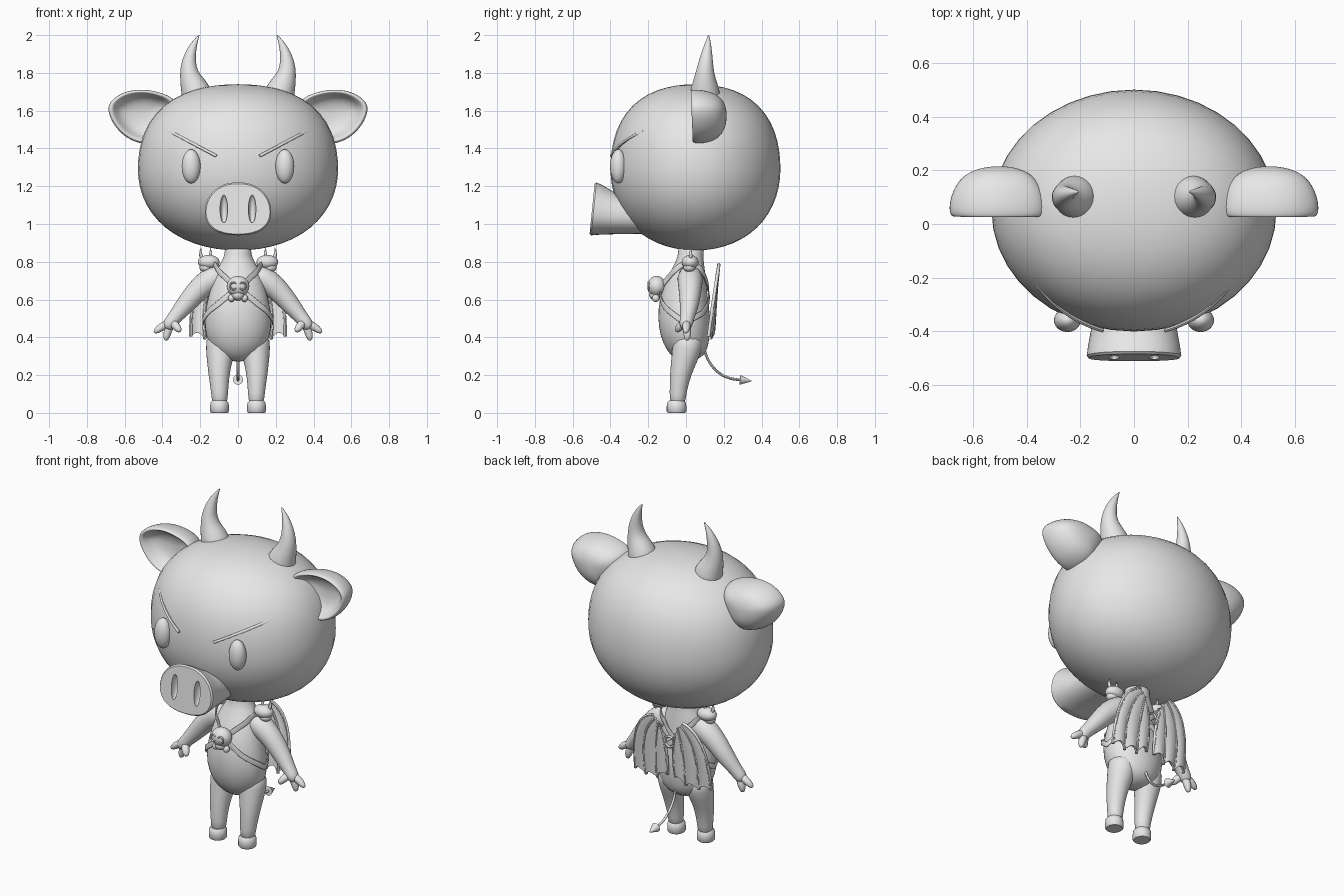
import bpy, bmesh, math
from mathutils import Vector as V

if "Cube" in bpy.data.objects:
    bpy.data.objects.remove(bpy.data.objects["Cube"])

grey = bpy.data.materials.new("plain grey")
grey.diffuse_color = (0.8, 0.8, 0.8, 1)
grey.use_nodes = True
grey.node_tree.nodes["Principled BSDF"].inputs["Base Color"].default_value = grey.diffuse_color
TAU = 2 * math.pi


def finish(ob, mirror=False, sub=0):
    ob.data.materials.append(grey)
    if mirror:
        ob.modifiers.new("mirror", 'MIRROR')
    if sub:
        ob.modifiers.new("smooth", 'SUBSURF').levels = sub
    return ob


def add(name, bm, mirror=False, sub=0):
    bmesh.ops.recalc_face_normals(bm, faces=bm.faces)
    me = bpy.data.meshes.new(name)
    bm.to_mesh(me)
    bm.free()
    ob = bpy.data.objects.new(name, me)
    bpy.context.collection.objects.link(ob)
    return finish(ob, mirror, sub)


def loft(name, rings, mirror=False, sub=0):
    """Skin closed rings of points and cap both ends."""
    bm = bmesh.new()
    rows = [[bm.verts.new(p) for p in r] for r in rings]
    n = len(rows[0])
    for a, b in zip(rows, rows[1:]):
        for i in range(n):
            j = (i + 1) % n
            bm.faces.new((a[i], a[j], b[j], b[i]))
    bm.faces.new(rows[0])
    bm.faces.new(rows[-1])
    return add(name, bm, mirror, sub)


def limb(name, pts, ref=(0, 1, 0), mirror=True, sub=1, n=14, flat=1.0):
    """Tapered tube through (x, y, z, radius) points."""
    c, rings = [V(p[:3]) for p in pts], []
    for i, p in enumerate(pts):
        t = (c[min(i + 1, len(c) - 1)] - c[max(i - 1, 0)]).normalized()
        v = t.cross(V(ref)).normalized()
        u = v.cross(t)
        rings.append([c[i] + p[3] * (flat * u * math.cos(k * TAU / n) + v * math.sin(k * TAU / n))
                      for k in range(n)])
    return loft(name, rings, mirror, sub)


def ball(name, loc, rad, mirror=False, seg=24):
    bm = bmesh.new()
    bmesh.ops.create_uvsphere(bm, u_segments=seg, v_segments=seg * 2 // 3, radius=1)
    for v in bm.verts:
        v.co = V([v.co[i] * rad[i] + loc[i] for i in range(3)])
    return add(name, bm, mirror)


def wire(name, pts, r, width=0.0, mirror=False, cyclic=False):
    """Round cord, or flat band when width is given."""
    cu = bpy.data.curves.new(name, 'CURVE')
    cu.dimensions, cu.twist_mode = '3D', 'Z_UP'
    cu.bevel_depth, cu.bevel_resolution, cu.extrude = r, 2, width
    cu.use_fill_caps = True
    sp = cu.splines.new('POLY')
    sp.points.add(len(pts) - 1)
    for q, p in zip(sp.points, pts):
        q.co = (*p, 1)
    sp.use_cyclic_u = cyclic
    ob = bpy.data.objects.new(name, cu)
    bpy.context.collection.objects.link(ob)
    return finish(ob, mirror)


def mix(table, t):
    """Piecewise linear lookup in rows sorted by their first value."""
    for a, b in zip(table, table[1:]):
        if t <= b[0]:
            f = max(0, (t - a[0]) / (b[0] - a[0]))
            return [p + (q - p) * f for p, q in zip(a, b)]
    return list(table[-1])


# Head: slightly boxy ellipsoid
def power(v, e):
    return math.copysign(abs(v) ** e, v)


bm = bmesh.new()
bmesh.ops.create_uvsphere(bm, u_segments=40, v_segments=28, radius=1)
for v in bm.verts:
    x, y, z = v.co
    s = 1 + 0.05 * (math.hypot(x, y) * abs(z) * 2) ** 2 * (1 if z > 0 else 0.4)
    v.co = (0.53 * x * s, 0.05 + 0.45 * y * s, 1.29 + z * s * (0.45 if z > 0 else 0.43))
add("head", bm)


def head_y(x, z):
    return 0.05 - 0.45 * math.sqrt(max(0, 1 - (x / 0.53) ** 2 - ((z - 1.29) / 0.45) ** 2))


# Eyes and slanted brows
ball("eyes", (0.248, -0.358, 1.305), (0.05, 0.044, 0.09), True)
brow = [(0.115 + 0.245 * i / 12, 1.36 + 0.13 * i / 12) for i in range(13)]
wire("brows", [(x, head_y(x, z) - 0.012, z) for x, z in brow], 0.008, mirror=True)

# Snout with a slanted front and two nostril slots
rings = []
for y, rx, rz, zc in ((-0.12, 0.14, 0.1, 1.05), (-0.38, 0.157, 0.111, 1.057), (-0.45, 0.17, 0.13, 1.073),
                      (-0.488, 0.175, 0.14, 1.08), (-0.497, 0.168, 0.133, 1.08)):
    ring = []
    for k in range(40):
        c, s = math.cos(k * TAU / 40), math.sin(k * TAU / 40)
        z = rz * power(s, 0.92)
        ring.append((rx * power(c, 0.85) * (1 - 0.1 * s), y + (0.1 * z if y < -0.4 else 0), zc + z))
    rings.append(ring)
snout = loft("snout", rings)
cutter = ball("nostril_cutter", (0.075, -0.497, 1.08), (0.02, 0.035, 0.075), True)
cutter.hide_render = True
cut = snout.modifiers.new("nostrils", 'BOOLEAN')
cut.operation, cut.object = 'DIFFERENCE', cutter

# Ears: cupped shells, domed behind and hollow in front
ear = [(0.33, 1.665), (0.41, 1.698), (0.5, 1.716), (0.6, 1.705), (0.67, 1.66), (0.698, 1.61),
       (0.66, 1.52), (0.59, 1.45), (0.5, 1.418), (0.43, 1.43), (0.37, 1.5), (0.32, 1.6)]
layers = ((0.05, 0.215), (0.4, 0.21), (0.75, 0.18), (0.95, 0.12), (1.01, 0.06), (0.97, 0.03),
          (0.88, 0.028), (0.8, 0.05), (0.65, 0.09), (0.35, 0.11), (0.05, 0.115))
loft("ears", [[(0.5 + (x - 0.5) * s, y - 0.08 * (1.58 - z) * -1 * s * 0.5, 1.585 + (z - 1.585) * s)
               for x, z in ear] for s, y in layers], True, 2)

# Horns
limb("horns", [(0.205, 0.1, 1.62, 0.09), (0.22, 0.1, 1.7, 0.083), (0.242, 0.1, 1.745, 0.068),
               (0.261, 0.1, 1.8, 0.05), (0.262, 0.105, 1.86, 0.039), (0.245, 0.113, 1.925, 0.025),
               (0.222, 0.118, 1.975, 0.011), (0.204, 0.12, 2.003, 0.002)])

# Torso: z, half width, half depth, centre y
torso = [(0.27, 0.03, 0.03, 0.0), (0.30, 0.11, 0.09, 0.01), (0.36, 0.157, 0.122, 0.0), (0.45, 0.182, 0.14, -0.008),
         (0.55, 0.176, 0.138, -0.012), (0.65, 0.15, 0.122, -0.01), (0.74, 0.125, 0.095, 0.008),
         (0.8, 0.088, 0.075, 0.02), (0.84, 0.068, 0.066, 0.025), (0.9, 0.075, 0.075, 0.03)]


def on_torso(a, z, out=0.0):
    _, rx, ry, cy = mix(torso, z)
    return V(((rx + out) * math.cos(a), cy + (ry + out) * math.sin(a), z))


loft("torso", [[on_torso(k * TAU / 20, r[0]) for k in range(20)] for r in torso], sub=1)

# Arms and three-fingered hands
limb("arms", [(0.07, 0.02, 0.73, 0.06), (0.13, 0.022, 0.715, 0.072), (0.2, 0.022, 0.665, 0.064),
              (0.26, 0.02, 0.595, 0.055), (0.31, 0.012, 0.535, 0.045), (0.34, 0.005, 0.5, 0.037),
              (0.365, 0.0, 0.468, 0.038), (0.385, -0.002, 0.445, 0.022)])
for name, end, bend in (("outer_finger", (0.445, -0.002, 0.425), (0.405, 0.004, 0.455)),
                        ("inner_finger", (0.383, 0.005, 0.382), (0.375, 0.008, 0.425)),
                        ("thumb", (0.305, -0.05, 0.43), (0.325, -0.035, 0.455))):
    limb(name, [(0.35, 0, 0.485, 0.025), (*bend, 0.023), (*(V(bend).lerp(V(end), 0.7)), 0.018), (*end, 0.006)], n=10)

# Legs and feet
limb("legs", [(0.085, 0.01, 0.42, 0.085), (0.092, 0.008, 0.34, 0.082), (0.1, -0.02, 0.25, 0.064),
              (0.1, -0.035, 0.17, 0.053), (0.097, -0.043, 0.1, 0.045), (0.097, -0.045, 0.04, 0.042)])
loft("feet", [[(0.098 + r * math.cos(k * TAU / 24), -0.05 + 1.04 * r * math.sin(k * TAU / 24), z) for k in range(24)]
              for z, r in ((0, 0.044), (0.008, 0.05), (0.035, 0.05), (0.055, 0.047), (0.065, 0.038))], True)

# Tail with an arrow tip
tail = [V((0, 0.09, 0.36)), V((0, 0.13, 0.18)), V((0, 0.29, 0.175))]
wire("tail", [(1 - t) ** 2 * tail[0] + 2 * t * (1 - t) * tail[1] + t * t * tail[2]
              for t in [i / 14 for i in range(15)]], 0.007)
limb("tail_tip", [(0, 0.285, 0.175, 0.005), (0, 0.286, 0.175, 0.027), (0, 0.348, 0.168, 0.001)],
     ref=(1, 0, 0), mirror=False, sub=0)

# Harness: crossed bands around the waist and over the shoulders
def band(name, keys):
    rows = [mix(keys, keys[0][0] + (keys[-1][0] - keys[0][0]) * i / 24) for i in range(25)]
    wire(name, [on_torso(math.radians(a), z, o) for a, z, o in rows], 0.004, 0.011, True)


band("waist_straps", [(-90, 0.665, 0.006), (-50, 0.57, 0.006), (0, 0.48, 0.004), (45, 0.53, 0.005), (90, 0.63, 0.006)])
band("shoulder_straps", [(-90, 0.66, 0.006), (-60, 0.72, 0.008), (-25, 0.78, 0.03), (0, 0.79, 0.035),
                         (30, 0.77, 0.03), (60, 0.72, 0.01), (90, 0.65, 0.006)])

# Chest skull with socket rings and teeth
ball("chest_skull", (0, -0.155, 0.67), (0.06, 0.05, 0.055))
ball("chest_skull_jaw", (0, -0.16, 0.625), (0.035, 0.035, 0.03), seg=16)
ball("chest_skull_cheeks", (0.035, -0.16, 0.607), (0.018, 0.02, 0.02), True, 12)
wire("chest_skull_sockets", [(0.024 + 0.017 * math.cos(k * TAU / 16), -0.199,
                              0.672 + 0.019 * math.sin(k * TAU / 16)) for k in range(16)], 0.005,
     mirror=True, cyclic=True)

# Shoulder skulls with little horns
ball("shoulder_skulls", (0.155, 0.022, 0.798), (0.058, 0.045, 0.038), True)
ball("shoulder_skull_jaws", (0.17, 0.018, 0.77), (0.035, 0.032, 0.026), True, 16)
for name, x, d in (("outer_spike", 0.19, 0.012), ("inner_spike", 0.15, -0.008)):
    limb(name, [(x, 0.025, 0.815, 0.013), (x + d, 0.025, 0.845, 0.009), (x + d * 0.3, 0.025, 0.877, 0.001)], n=8)

# Wings: rib index, start x/z, control x/z, end x/z
ribs = [(0, 0.045, 0.69, 0.012, 0.58, 0.028, 0.43), (1, 0.065, 0.745, 0.1, 0.6, 0.095, 0.395),
        (2, 0.085, 0.765, 0.2, 0.66, 0.175, 0.39), (3, 0.1, 0.785, 0.255, 0.74, 0.25, 0.405)]


def wing(u, t):
    _, sx, sz, cx, cz, ex, ez = mix(ribs, u)
    dip = math.sin(math.pi * (u % 1))
    ez += 0.028 * dip
    x = (1 - t) ** 2 * sx + 2 * t * (1 - t) * cx + t * t * ex
    z = (1 - t) ** 2 * sz + 2 * t * (1 - t) * cz + t * t * ez
    return V((x, 0.135 + 0.1 * (z - 0.4) + 0.012 * dip * t - 0.12 * max(0, x - 0.12) * t, z))


bm = bmesh.new()
grid = [[bm.verts.new(wing(i / 6, j / 14)) for j in range(15)] for i in range(19)]
for a, b in zip(grid, grid[1:]):
    for j in range(14):
        bm.faces.new((a[j], b[j], b[j + 1], a[j + 1]))
thick = add("wings", bm, True).modifiers.new("thickness", 'SOLIDIFY')
thick.thickness, thick.offset = 0.01, 0
for i in range(4):
    wire("wing_rib", [wing(i, j / 14) for j in range(15)], 0.009, mirror=True)

# Back ring and its connecting cords
wire("back_ring", [(0.028 * math.cos(k * TAU / 20), 0.155, 0.64 + 0.032 * math.sin(k * TAU / 20))
                   for k in range(20)], 0.007, cyclic=True)
wire("ring_cords", [(0.02, 0.155, 0.66), (0.045, 0.16, 0.69), (0.07, 0.165, 0.745)], 0.007, mirror=True)

# Bake modifiers and curves, then shade
bpy.ops.object.select_all(action='SELECT')
bpy.context.view_layer.objects.active = snout
bpy.ops.object.convert(target='MESH')
bpy.data.objects.remove(cutter)
bpy.ops.object.shade_smooth_by_angle(angle=math.radians(45))
